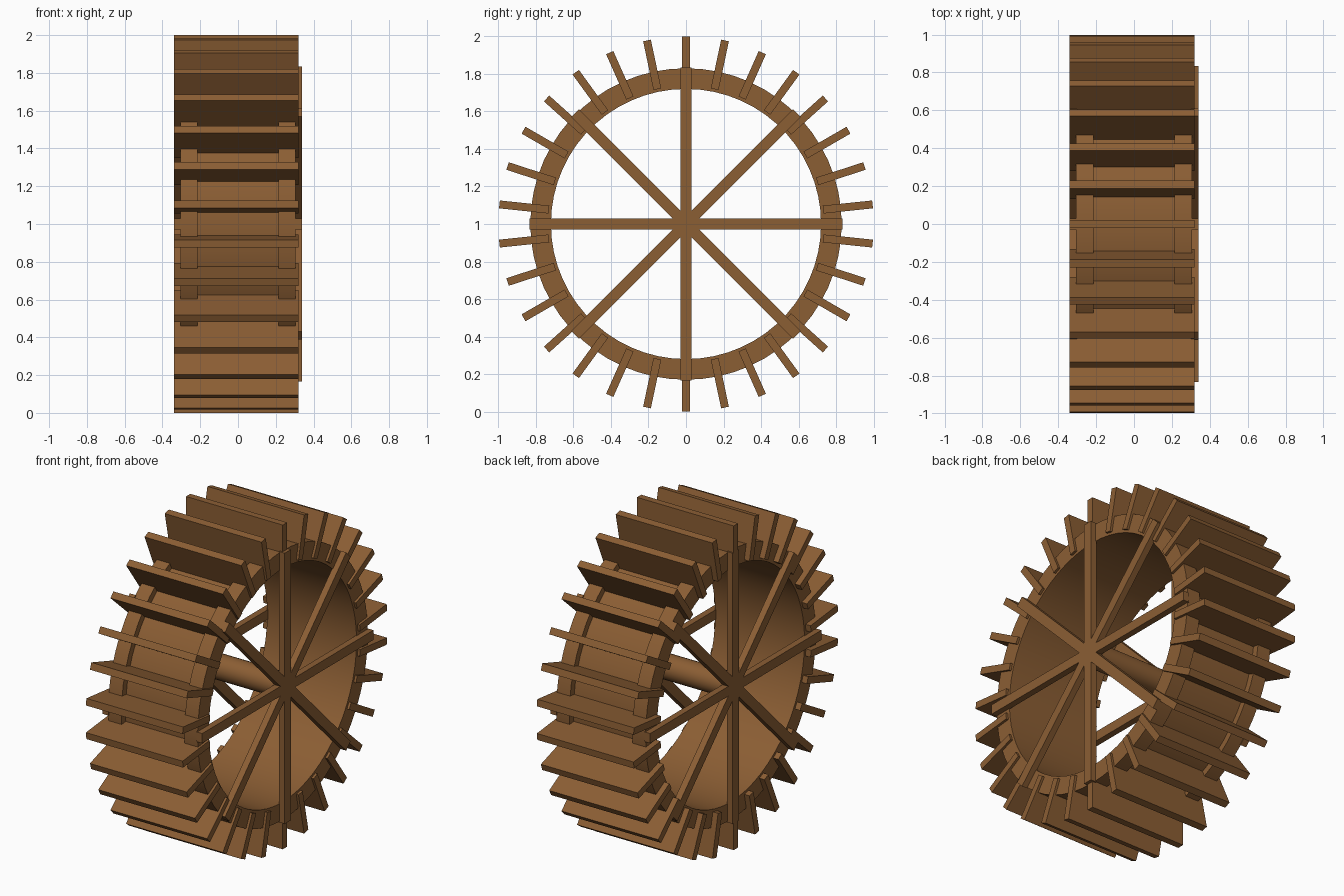
import bpy, bmesh, math
from mathutils import Matrix, Vector

if "Cube" in bpy.data.objects:
    bpy.data.objects.remove(bpy.data.objects["Cube"])

wood = bpy.data.materials.new("brown_wood")
wood.diffuse_color = (0.26, 0.112, 0.034, 1)
wood.use_nodes = True
wood.node_tree.nodes["Principled BSDF"].inputs["Base Color"].default_value = wood.diffuse_color
CENTRE = Vector((0, 0, 1))


def finish(name, bm, smooth=False):
    bmesh.ops.recalc_face_normals(bm, faces=bm.faces)
    me = bpy.data.meshes.new(name)
    bm.to_mesh(me)
    bm.free()
    me.materials.append(wood)
    ob = bpy.data.objects.new(name, me)
    ob.location = CENTRE
    bpy.context.collection.objects.link(ob)
    if smooth:
        bpy.ops.object.select_all(action='DESELECT')
        bpy.context.view_layer.objects.active = ob
        ob.select_set(True)
        bpy.ops.object.shade_smooth_by_angle(angle=math.radians(35))
    return ob


def box(bm, x0, x1, width, z0, z1, angle):
    """Radial board, turned about the wheel axis."""
    m = (Matrix.Rotation(angle, 4, 'X')
         @ Matrix.Translation(((x0 + x1) / 2, 0, (z0 + z1) / 2))
         @ Matrix.Diagonal((x1 - x0, width, z1 - z0, 1)))
    bmesh.ops.create_cube(bm, size=1, matrix=m)


def lathe(name, profile, n):
    """Closed (x, radius) profile revolved about the wheel axis."""
    bm = bmesh.new()
    rings = []
    for i in range(n):
        a = 2 * math.pi * i / n
        rings.append([bm.verts.new((x, r * math.sin(a), r * math.cos(a))) for x, r in profile])
    k = len(profile)
    for i in range(n):
        p, q = rings[i], rings[(i + 1) % n]
        for j in range(k):
            bm.faces.new((p[j], p[(j + 1) % k], q[(j + 1) % k], q[j]))
    return finish(name, bm, True)


# Drum: two raised side rims with a recessed sole between them
lathe("rim_drum", [(-0.305, 0.72), (0.305, 0.72), (0.305, 0.83), (0.215, 0.83),
                   (0.215, 0.79), (-0.215, 0.79), (-0.215, 0.83), (-0.305, 0.83)], 60)

# Thirty paddles
bm = bmesh.new()
for i in range(30):
    box(bm, -0.34, 0.32, 0.042, 0.735, 1.0, math.radians(12 * i))
finish("paddles", bm)

# Four crossing bars on each side make eight spokes
for side, x0, x1 in (("left", -0.34, -0.30), ("right", 0.30, 0.34)):
    bm = bmesh.new()
    for i in range(4):
        box(bm, x0, x1, 0.06, -0.835, 0.835, math.radians(45 * i))
    finish(side + "_spokes", bm)

# Axle
bm = bmesh.new()
bmesh.ops.create_cone(bm, cap_ends=True, segments=24, radius1=0.075, radius2=0.075,
                      depth=0.66, matrix=Matrix.Rotation(math.pi / 2, 4, 'Y'))
finish("axle", bm, True)
